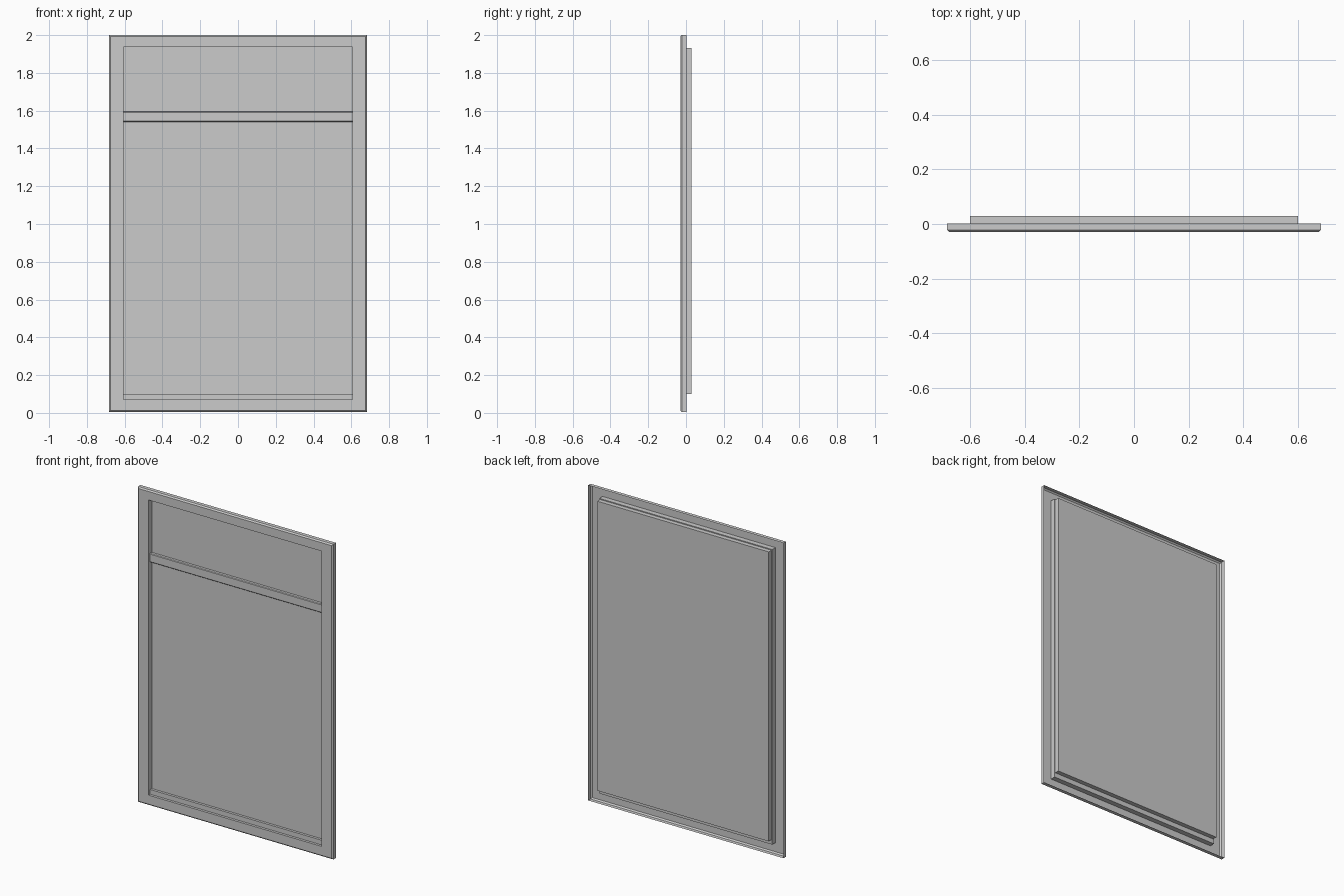
import bpy, bmesh

if "Cube" in bpy.data.objects:
    bpy.data.objects.remove(bpy.data.objects["Cube"])


def make_object(name, bm):
    bmesh.ops.recalc_face_normals(bm, faces=bm.faces)
    mesh = bpy.data.meshes.new(name)
    bm.to_mesh(mesh)
    bm.free()
    ob = bpy.data.objects.new(name, mesh)
    bpy.context.collection.objects.link(ob)
    return ob


def ring_shell(name, rings):
    """Rectangular rings (half width, z low, z high, y) joined in order."""
    bm = bmesh.new()
    loops = []
    for w, z0, z1, y in rings:
        loops.append([bm.verts.new(p) for p in
                      ((-w, y, z0), (w, y, z0), (w, y, z1), (-w, y, z1))])
    for a, b in zip(loops, loops[1:]):
        for i in range(4):
            j = (i + 1) % 4
            bm.faces.new((a[i], a[j], b[j], b[i]))
    return make_object(name, bm)


def box(name, w, y0, y1, z0, z1, chamfer=0.0):
    bm = bmesh.new()
    bmesh.ops.create_cube(bm, size=1)
    for v in bm.verts:
        v.co = (v.co.x * 2 * w,
                y0 if v.co.y < 0 else y1,
                z0 if v.co.z < 0 else z1)
    if chamfer:
        # long front edges only
        edges = [e for e in bm.edges
                 if all(abs(v.co.y - y0) < 1e-6 for v in e.verts)
                 and abs(e.verts[0].co.z - e.verts[1].co.z) < 1e-6]
        bmesh.ops.bevel(bm, geom=edges, offset=chamfer, segments=1,
                        affect='EDGES')
    return make_object(name, bm)


# Outer frame: open-backed flange, chamfered front edge, front face, inner wall, ledge
ring_shell("outer_frame", [
    (0.684, 0.005, 2.0, 0.002),
    (0.684, 0.005, 2.0, -0.022),
    (0.676, 0.013, 1.992, -0.03),
    (0.605, 0.07, 1.938, -0.03),
    (0.605, 0.07, 1.938, 0.002),
    (0.60, 0.10, 1.932, 0.002),
])

# Flat panel standing proud of the back
box("back_panel", 0.60, 0.002, 0.03, 0.10, 1.932)

# Cross rail and bottom sill in the opening
box("cross_rail", 0.605, -0.018, 0.002, 1.54, 1.595, 0.004)
box("bottom_sill", 0.605, -0.014, 0.002, 0.07, 0.10)
